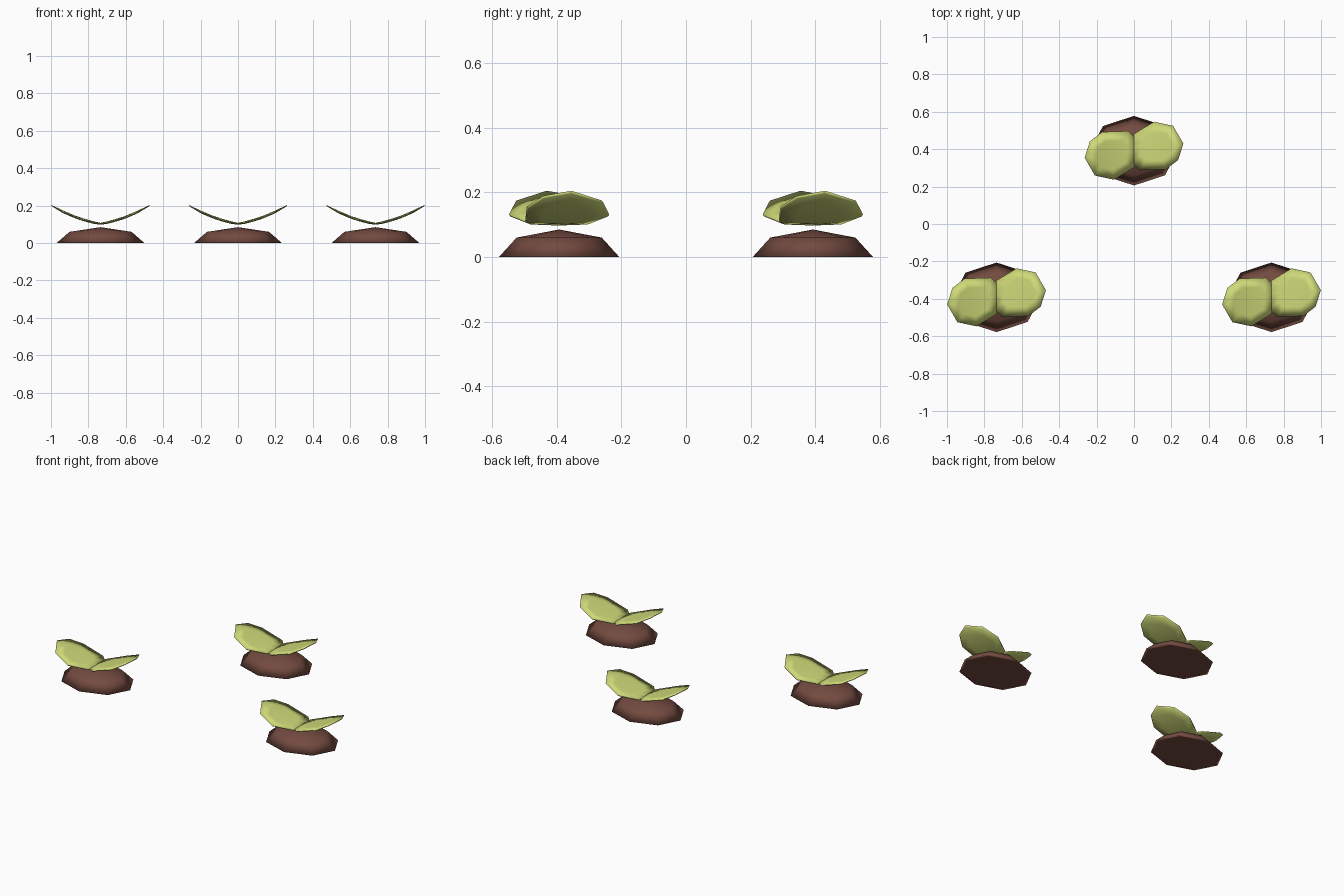
import bpy, bmesh, math

if "Cube" in bpy.data.objects:
    bpy.data.objects.remove(bpy.data.objects["Cube"])


def material(name, color):
    m = bpy.data.materials.new(name)
    m.diffuse_color = (*color, 1)
    m.use_nodes = True
    m.node_tree.nodes["Principled BSDF"].inputs["Base Color"].default_value = m.diffuse_color
    return m


SOIL = material("brown soil", (0.17, 0.068, 0.05))
LEAF = material("yellow green leaf", (0.62, 0.70, 0.19))


def loft(name, rings, mat, loc):
    """Join closed rings in order; a one-point ring is a pole."""
    bm = bmesh.new()
    vs = [[bm.verts.new(p) for p in r] for r in rings]
    for a, b in zip(vs, vs[1:]):
        n = max(len(a), len(b))
        for i in range(n):
            j = (i + 1) % n
            if len(a) == 1:
                bm.faces.new((a[0], b[i], b[j]))
            elif len(b) == 1:
                bm.faces.new((a[i], a[j], b[0]))
            else:
                bm.faces.new((a[i], a[j], b[j], b[i]))
    bmesh.ops.recalc_face_normals(bm, faces=bm.faces)
    for f in bm.faces:
        f.smooth = True
    me = bpy.data.meshes.new(name)
    bm.to_mesh(me)
    bm.free()
    me.materials.append(mat)
    ob = bpy.data.objects.new(name, me)
    ob.location = loc
    bpy.context.collection.objects.link(ob)
    return ob


# soil mound: squashed eight-sided half dome with a flat base
def oval(s, z):
    return [(0.235 * s * math.cos(k * math.pi / 4),
             0.186 * s * math.sin(k * math.pi / 4), z) for k in range(8)]


MOUND = [[(0, 0, 0)], oval(0.92, 0), oval(1, 0), oval(0.707, 0.06), [(0, 0, 0.085)]]

# leaf: rounded outline seen from above, curling upward away from the middle
OUTLINE = [(0.107, 0.155), (0.209, 0.133), (0.264, 0.038), (0.236, -0.05),
           (0.171, -0.1), (0.03, -0.105), (-0.015, -0.06), (-0.02, 0.02), (0.0, 0.09)]
CX, CY = 0.118, 0.025


def leaf_ring(s, dz):
    pts = []
    for x, y in (OUTLINE if s else [(CX, CY)]):
        x, y = CX + (x - CX) * s, CY + (y - CY) * s
        pts.append((x, y, 0.104 + 0.142 * x + 0.88 * x * x + dz))
    return pts


LEAF_RINGS = [leaf_ring(0, -0.007), leaf_ring(0.6, -0.007), leaf_ring(0.97, -0.004),
              leaf_ring(1, 0.002), leaf_ring(0.6, 0.006), leaf_ring(0, 0.006)]

# three sprouts, each with a mound and two opposite leaves
for x, y in ((0, 0.392), (-0.735, -0.392), (0.735, -0.392)):
    loft("soil_mound", MOUND, SOIL, (x, y, 0))
    for turn in (0, math.pi):
        leaf = loft("sprout_leaf", LEAF_RINGS, LEAF, (x, y, 0))
        leaf.rotation_euler.z = turn
